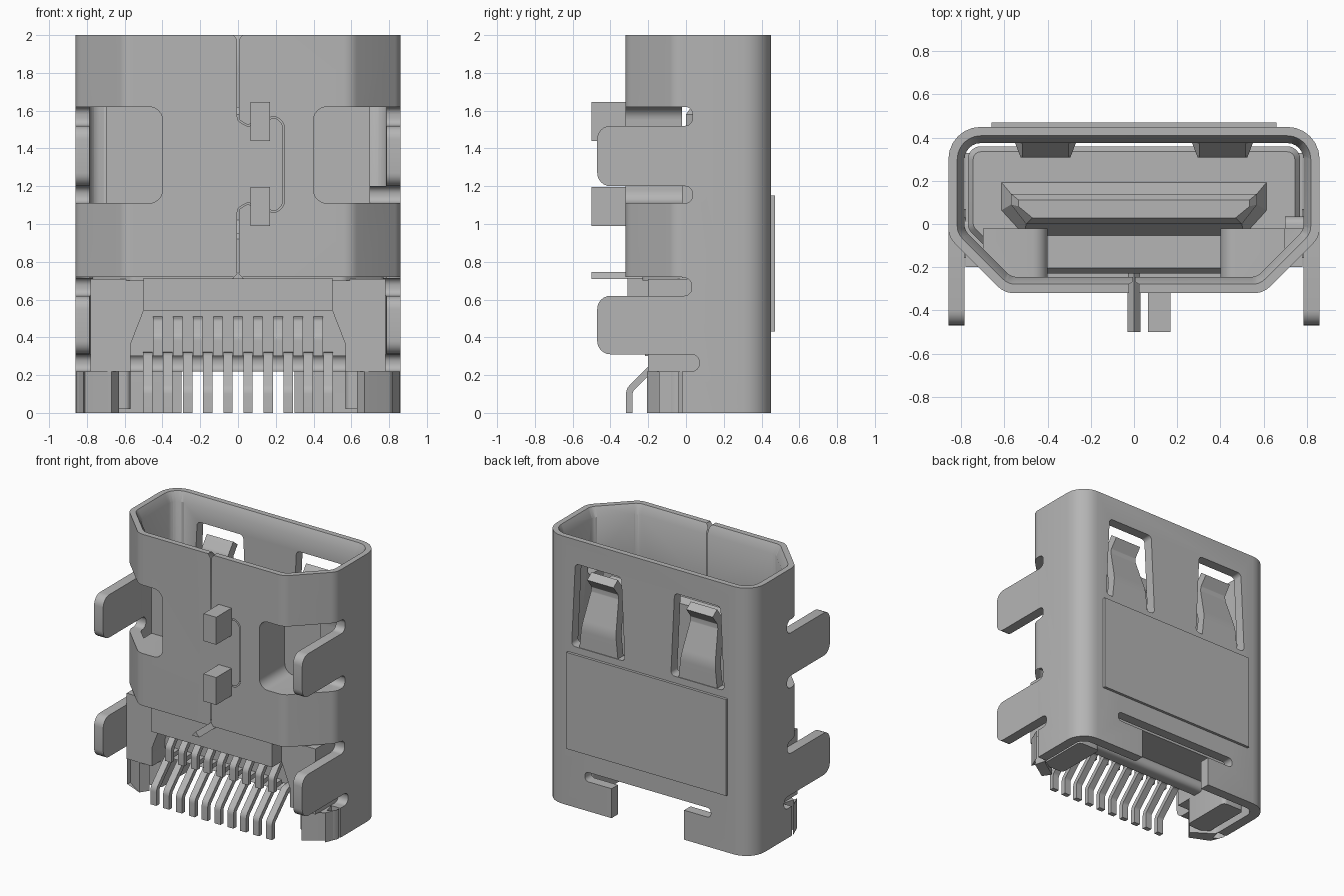
import bpy, bmesh, math
from mathutils import Vector

cube = bpy.data.objects.get("Cube")
if cube:
    bpy.data.objects.remove(cube, do_unlink=True)

metal = bpy.data.materials.new("plain grey")
metal.use_nodes = True
GREY = (0.46, 0.46, 0.46, 1)
metal.diffuse_color = GREY
metal.node_tree.nodes["Principled BSDF"].inputs["Base Color"].default_value = GREY
T = 0.075  # sheet thickness


def fillet(pts, closed=True, n=6):
    """Round the corners of a 2D path given as (u, v) or (u, v, radius)."""
    out = []
    for i, p in enumerate(pts):
        r = p[2] if len(p) > 2 else 0
        c = Vector(p[:2])
        if r == 0 or (not closed and i in (0, len(pts) - 1)):
            out.append(c)
            continue
        a = (Vector(pts[i - 1][:2]) - c).normalized()
        b = (Vector(pts[(i + 1) % len(pts)][:2]) - c).normalized()
        half = a.angle(b) / 2
        centre = c + (a + b).normalized() * (r / math.sin(half))
        start = c + a * (r / math.tan(half)) - centre
        end = c + b * (r / math.tan(half)) - centre
        sweep = start.angle_signed(end)
        for k in range(n + 1):
            w = sweep * k / n
            out.append(centre + Vector((start.x * math.cos(w) + start.y * math.sin(w),
                                        start.y * math.cos(w) - start.x * math.sin(w))))
    return out


def ribbon(path, t):
    """Outline of a strip of thickness t that follows an open 2D path."""
    pts = fillet(path, closed=False)
    left, right = [], []
    for i, p in enumerate(pts):
        d1 = (p - pts[max(i - 1, 0)]).normalized()
        d2 = (pts[min(i + 1, len(pts) - 1)] - p).normalized()
        d = (d1 + d2).normalized()
        mitre = max(d.dot(d2), d.dot(d1), 0.3)
        off = Vector((-d.y, d.x)) * (t / 2 / mitre)
        left.append(p + off)
        right.append(p - off)
    return left + right[::-1]


def loft(name, poly, axis, a, b, poly2=None, side=1):
    """Prism between two outlines placed at a and b along an axis."""
    place = {"x": lambda p, w: (w * side, p[0], p[1]),
             "y": lambda p, w: (p[0] * side, w, p[1]),
             "z": lambda p, w: (p[0] * side, p[1], w)}[axis]
    bm = bmesh.new()
    lo = [bm.verts.new(place(p, a)) for p in poly]
    hi = [bm.verts.new(place(p, b)) for p in (poly2 or poly)]
    bm.faces.new(lo)
    bm.faces.new(hi)
    for i in range(len(lo)):
        j = (i + 1) % len(lo)
        bm.faces.new((lo[i], lo[j], hi[j], hi[i]))
    bmesh.ops.recalc_face_normals(bm, faces=bm.faces[:])
    me = bpy.data.meshes.new(name)
    bm.to_mesh(me)
    bm.free()
    me.materials.append(metal)
    ob = bpy.data.objects.new(name, me)
    bpy.context.collection.objects.link(ob)
    return ob


def rect(u0, u1, v0, v1, r=0):
    return fillet([(u0, v0, r), (u1, v0, r), (u1, v1, r), (u0, v1, r)])


def cut(target, cutter):
    cutter.hide_render = True
    mod = target.modifiers.new("cut", "BOOLEAN")
    mod.operation, mod.solver, mod.object = "DIFFERENCE", "EXACT", cutter
    bpy.context.view_layer.objects.active = target
    bpy.ops.object.modifier_apply(modifier=mod.name)
    bpy.data.objects.remove(cutter, do_unlink=True)


def shell_outline(t):
    """Shell cross-section, moved inwards by t."""
    k = 0.414 * t
    half = [(0.86 - t, 0.45 - t, 0.15 - t), (0.86 - t, -0.06 + k, 0.1 - t / 2),
            (0.6 - k, -0.32 + t, 0.1 - t / 2)]
    return fillet(half + [(-x, y, r) for x, y, r in reversed(half)])


def side_cut(z0, z1, t0, t1, low, high):
    """Side opening with two round-ended slots, leaving room for a leg."""
    return fillet([(-0.8, z0), (low, z0, 0.04), (low, t0, 0.04), (-0.02, t0),
                   (-0.02, t1), (high, t1, 0.04), (high, z1, 0.04), (-0.8, z1)])


# Shell tube with a flared mouth
shell = loft("shell", shell_outline(0), "z", 0, 2)
cut(shell, loft("bore", shell_outline(T), "z", -0.1, 2.1))
cut(shell, loft("mouth", shell_outline(T + 0.002), "z", 1.93, 2.002, shell_outline(T - 0.035)))

# Open lower front and lower back
cut(shell, loft("front_gap", side_cut(0.22, 0.715, 0.31, 0.62, 0.07, 0.03), "x", -1, 1))
cut(shell, loft("leg_gap", rect(-0.8, -0.02, -0.1, 0.72), "x", -1, 1))
cut(shell, loft("back_gap", rect(-0.3, 0.3, -0.2, 0.29), "y", 0.2, 0.6))
cut(shell, loft("back_relief", rect(-0.52, 0.52, 0.22, 0.29, 0.03), "y", 0.2, 0.6))

# Front seam with its interlocking tab
seam = [(0, 0.6), (0, 1.08, 0.03), (0.05, 1.11, 0.03), (0.2, 1.06, 0.04), (0.24, 1.1, 0.04),
        (0.24, 1.53, 0.04), (0.2, 1.57, 0.04), (0.05, 1.52, 0.03), (0, 1.55, 0.03), (0, 2.1)]
cut(shell, loft("seam", ribbon(seam, 0.008), "y", -0.5, -0.2))
for z, tip in ((2.01, 1.97), (0.71, 0.745)):
    cut(shell, loft("seam_notch", [(-0.03, z), (0.03, z), (0, tip)], "y", -0.5, -0.2))
for z in (0.99, 1.44):
    cut(shell, loft("stamp", rect(0.065, 0.17, z, z + 0.205), "y", -0.5, -0.305))

for s, label in ((1, "left"), (-1, "right")):
    # Windows in the front, sides and back
    cut(shell, loft("window", rect(0.4, 1.2, 1.11, 1.62, 0.07), "y", -0.6, -0.02, side=s))
    cut(shell, loft("window_side", side_cut(1.11, 1.62, 1.2, 1.52, 0.035, 0.035),
                    "x", 0.7, 1, side=s))
    window = fillet([(0.19, 1.2, 0.03), (0.63, 1.2, 0.03), (0.6, 1.82, 0.03), (0.22, 1.82, 0.03)])
    cut(shell, loft("spring_window", window, "y", 0.25, 0.6, side=s))

    # Mounting legs
    for level, z0, z1 in (("upper", 1.2, 1.52), ("lower", 0.31, 0.62)):
        leg = fillet([(-0.02, z0), (-0.02, z1), (-0.47, z1, 0.07), (-0.47, z0, 0.07)])
        loft(f"{level}_{label}_leg", leg, "x", 0.86 - T, 0.86, side=s)

    # Wrapped foot at the bottom
    mid = 0.86 - T / 2
    foot = [(mid, -0.02), (mid, -0.06, 0.08), (0.65, -0.175)]
    loft(f"{label}_foot", ribbon(foot, T), "z", 0, 0.22, side=s)

    # Contact spring bent inwards from the back wall
    path = [(0.4125, 1.19), (0.4125, 1.36, 0.25), (0.34, 1.6, 0.06),
            (0.34, 1.65, 0.04), (0.4, 1.73)]
    spring = loft(f"{label}_spring", ribbon(path, 0.065), "x", 0.25, 0.57, side=s)
    for v in spring.data.vertices:
        taper = 1 - 0.32 * min(1, max(0, (v.co.z - 1.2) / 0.45))
        v.co.x = s * 0.41 + (v.co.x - s * 0.41) * taper

    # Housing cheeks and pegs
    cheek = [(0.5, 0.71), (0.5, 0.54), (0.57, 0.36), (0.57, 0.22), (0.78, 0.22), (0.78, 0.71)]
    loft(f"{label}_cheek", cheek, "y", -0.2, 0.33, side=s)
    loft(f"{label}_peg", rect(0.57, 0.75, -0.1, 0.3, 0.03), "z", 0.02, 0.23, side=s)

# Plate on the back
loft("back_plate", rect(-0.66, 0.66, 0.43, 1.15), "y", 0.445, 0.47)

# Insulating housing
loft("housing", shell_outline(0.09), "z", 0.7, 0.92)
loft("housing_rim", shell_outline(0.09), "z", 0.92, 0.95, shell_outline(0.115))
loft("housing_core", rect(-0.57, 0.57, -0.05, 0.34), "z", 0.3, 0.71)
loft("housing_lip", rect(-0.5, 0.5, -0.31, 0), "z", 0.54, 0.715)

# Tongue with a flared base and a bevelled tip
base = [(-0.62, 0.2), (0.62, 0.2), (0.62, 0.06), (0.51, -0.06), (-0.51, -0.06), (-0.62, 0.06)]
stem = [(-0.57, 0.14), (0.57, 0.14), (0.57, 0.09), (0.5, 0), (-0.5, 0), (-0.57, 0.09)]
tip = [(x * 0.94, 0.07 + (y - 0.07) * 0.6) for x, y in stem]
loft("tongue_base", base, "z", 0.94, 1.02, stem)
loft("tongue", stem, "z", 1.0, 1.58)
loft("tongue_tip", stem, "z", 1.58, 1.62, tip)

# Two staggered rows of pins
long_pin = ribbon([(0.05, 0.31), (-0.12, 0.3, 0.05), (-0.3, 0.12, 0.05), (-0.3, 0)], 0.035)
short_pin = ribbon([(0, 0.5), (-0.13, 0.48, 0.04), (-0.2, 0.4, 0.04), (-0.2, 0.3)], 0.035)
PITCH = 0.106
for row, count, outline in (("long", 10, long_pin), ("short", 9, short_pin)):
    for i in range(count):
        x = (i - (count - 1) / 2) * PITCH
        loft(f"{row}_pin_{i + 1}", outline, "x", x - 0.025, x + 0.025)

# Smooth bends, crisp edges
bpy.ops.object.select_all(action="DESELECT")
for ob in bpy.context.collection.objects:
    if ob.type == "MESH":
        ob.select_set(True)
        bpy.context.view_layer.objects.active = ob
bpy.ops.object.shade_smooth_by_angle(angle=math.radians(30))
